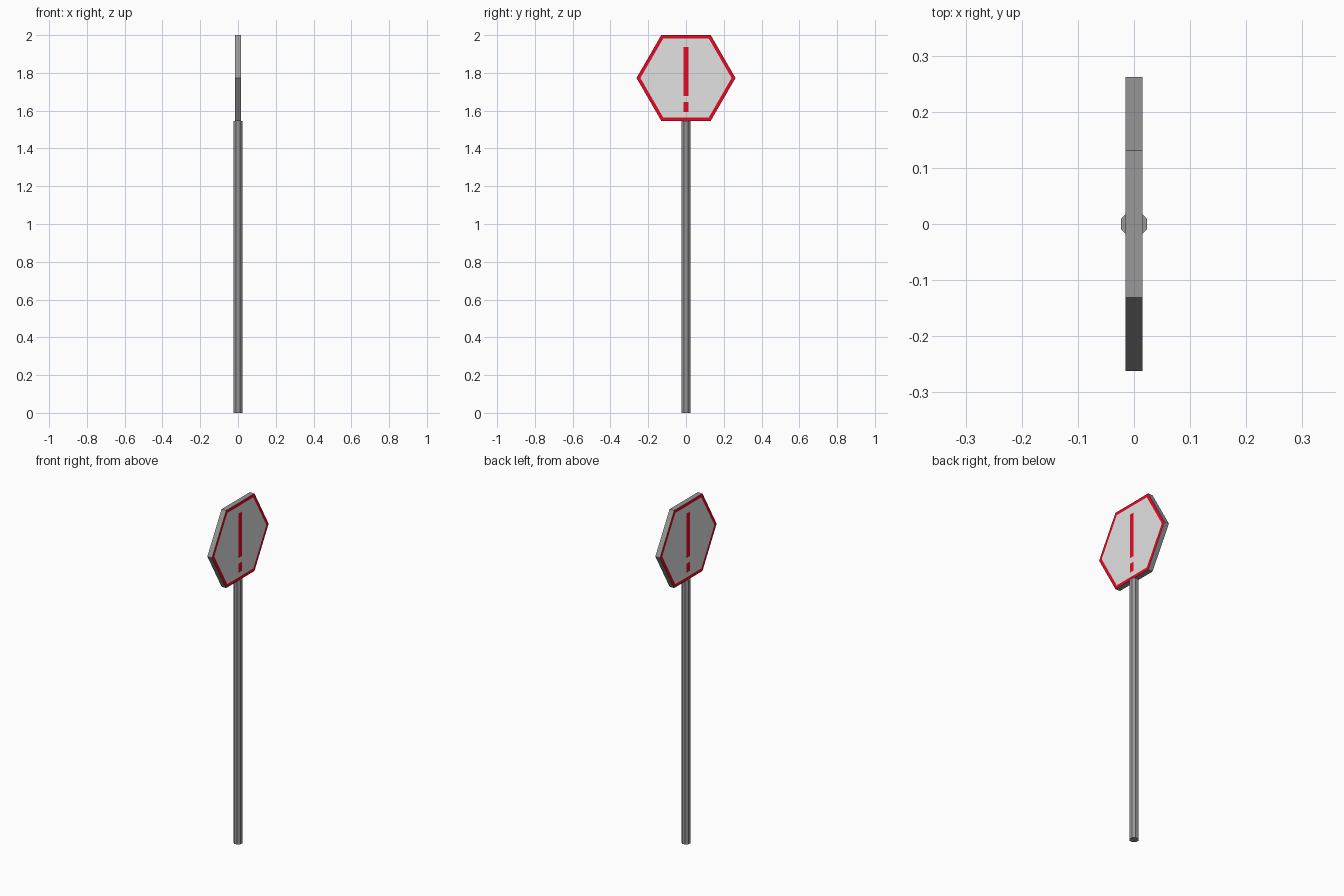
import bpy
import bmesh
from math import cos, sin, pi
from mathutils import Vector

cube = bpy.data.objects.get("Cube")
if cube:
    bpy.data.objects.remove(cube, do_unlink=True)


def make_material(name, rgb):
    mat = bpy.data.materials.new(name)
    mat.use_nodes = True
    color = (*rgb, 1.0)
    mat.diffuse_color = color
    mat.node_tree.nodes["Principled BSDF"].inputs["Base Color"].default_value = color
    return mat


GREY = make_material("metal grey", (0.315, 0.315, 0.315))
WHITE = make_material("panel white", (0.76, 0.76, 0.76))
RED = make_material("warning red", (0.79, 0.003, 0.019))


def ring(radius, sides, phase=0.0):
    return [(radius * cos(phase + 2 * pi * i / sides),
             radius * sin(phase + 2 * pi * i / sides)) for i in range(sides)]


def prism(points, depth):
    """Extrude a list of 3D points along a vector into a closed solid."""
    bm = bmesh.new()
    face = bm.faces.new([bm.verts.new(p) for p in points])
    result = bmesh.ops.extrude_face_region(bm, geom=[face], use_keep_orig=True)
    moved = [v for v in result["geom"] if isinstance(v, bmesh.types.BMVert)]
    bmesh.ops.translate(bm, verts=moved, vec=Vector(depth))
    bmesh.ops.recalc_face_normals(bm, faces=bm.faces)
    return bm


def finish(name, bm, materials):
    mesh = bpy.data.meshes.new(name)
    bm.to_mesh(mesh)
    bm.free()
    for mat in materials:
        mesh.materials.append(mat)
    obj = bpy.data.objects.new(name, mesh)
    bpy.context.scene.collection.objects.link(obj)


APOTHEM = 0.227
CENTER_Z = 2.0 - APOTHEM
HALF_THICK = 0.015
MARK_HALF_WIDTH = 0.0145
MARK_SPANS = ((1.592, 1.645), (1.678, 1.938))  # dot, bar

# Octagonal pole
pole = prism([(x, y, 0) for x, y in ring(0.025, 8, pi / 8)], (0, 0, 2 - 2 * APOTHEM))
finish("pole", pole, [GREY])

# Hexagonal panel with a red border and white centre on both sides
panel = prism([(-HALF_THICK, y, CENTER_Z + z) for y, z in ring(APOTHEM / cos(pi / 6), 6)],
              (2 * HALF_THICK, 0, 0))
sides = [f for f in panel.faces if abs(f.normal.x) > 0.9]
for side in sides:
    border = bmesh.ops.inset_region(panel, faces=[side], thickness=0.021)
    for f in border["faces"]:
        f.material_index = 2
    side.material_index = 1

# Exclamation mark cut into both white centres
cuts = [((0, s * MARK_HALF_WIDTH, 0), (0, 1, 0)) for s in (-1, 1)]
cuts += [((0, 0, z), (0, 0, 1)) for span in MARK_SPANS for z in span]
for point, normal in cuts:
    faces = [f for f in panel.faces if f.material_index == 1]
    edges = {e for f in faces for e in f.edges}
    verts = {v for f in faces for v in f.verts}
    bmesh.ops.bisect_plane(panel, geom=[*faces, *edges, *verts],
                           plane_co=point, plane_no=normal)
for f in panel.faces:
    center = f.calc_center_median()
    in_span = any(low < center.z < high for low, high in MARK_SPANS)
    if f.material_index == 1 and abs(center.y) < MARK_HALF_WIDTH and in_span:
        f.material_index = 2
finish("sign_panel", panel, [GREY, WHITE, RED])
